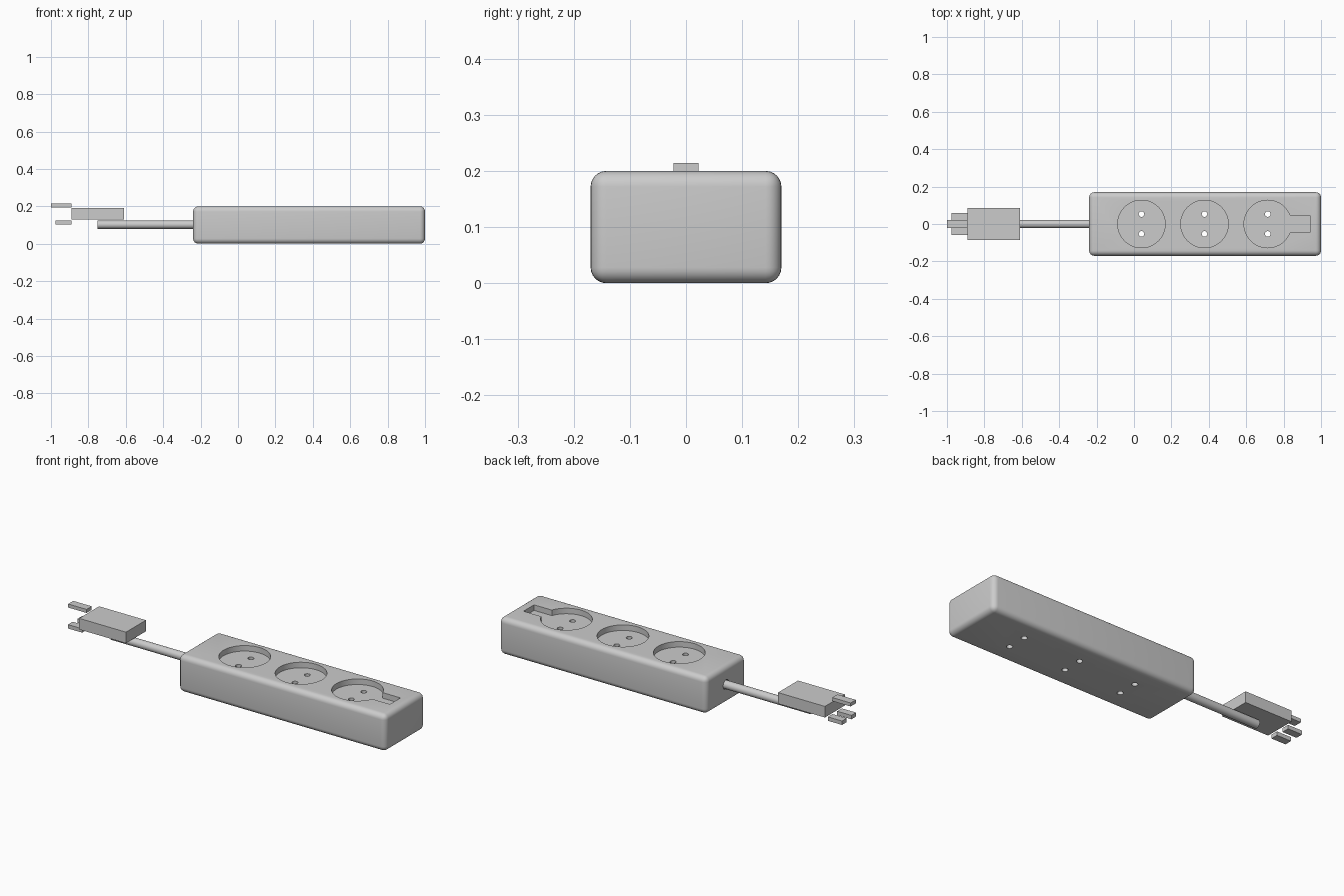
import bpy, bmesh, math
from mathutils import Matrix

if "Cube" in bpy.data.objects:
    bpy.data.objects.remove(bpy.data.objects["Cube"], do_unlink=True)

grey = bpy.data.materials.new("plain grey plastic")
grey.use_nodes = True
GREY = (0.6, 0.6, 0.6, 1)
grey.diffuse_color = GREY
grey.node_tree.nodes["Principled BSDF"].inputs["Base Color"].default_value = GREY


def finish(name, bm):
    bmesh.ops.recalc_face_normals(bm, faces=bm.faces)
    mesh = bpy.data.meshes.new(name)
    bm.to_mesh(mesh)
    bm.free()
    mesh.materials.append(grey)
    obj = bpy.data.objects.new(name, mesh)
    bpy.context.collection.objects.link(obj)
    return obj


def box(name, x, y, z, bevel=0):
    """Box from (low, high) pairs on each axis."""
    bm = bmesh.new()
    bmesh.ops.create_cube(bm, size=1)
    for v in bm.verts:
        v.co = [lo + (c + 0.5) * (hi - lo) for c, (lo, hi) in zip(v.co, (x, y, z))]
    if bevel:
        bmesh.ops.bevel(bm, geom=bm.edges[:], offset=bevel, segments=6,
                        profile=0.5, affect='EDGES')
    return finish(name, bm)


def prism(name, outline, z0, z1):
    """Extrude a flat outline upwards."""
    bm = bmesh.new()
    face = bm.faces.new([bm.verts.new((x, y, z0)) for x, y in outline])
    top = bmesh.ops.extrude_face_region(bm, geom=[face])["geom"]
    for v in top:
        if isinstance(v, bmesh.types.BMVert):
            v.co.z = z1
    return finish(name, bm)


def circle(cx, cy, r, n):
    return [(cx + r * math.cos(math.tau * i / n), cy + r * math.sin(math.tau * i / n))
            for i in range(n)]


def rod(name, x0, x1, z, r):
    """Cylinder lying along x."""
    bm = bmesh.new()
    place = Matrix.Translation(((x0 + x1) / 2, 0, z)) @ Matrix.Rotation(math.pi / 2, 4, 'Y')
    bmesh.ops.create_cone(bm, cap_ends=True, segments=32, radius1=r, radius2=r,
                          depth=x1 - x0, matrix=place)
    return finish(name, bm)


def smooth(obj):
    bpy.ops.object.select_all(action='DESELECT')
    obj.select_set(True)
    bpy.context.view_layer.objects.active = obj
    bpy.ops.object.shade_smooth_by_angle(angle=math.radians(35))


def cut(obj, cutter):
    mod = obj.modifiers.new("cut", 'BOOLEAN')
    mod.operation, mod.solver, mod.object = 'DIFFERENCE', 'EXACT', cutter
    bpy.context.view_layer.objects.active = obj
    bpy.ops.object.modifier_apply(modifier=mod.name)
    bpy.data.objects.remove(cutter, do_unlink=True)


# Rounded housing
TOP, FLOOR, RADIUS = 0.2, 0.17, 0.127
body = box("housing", (-0.24, 1.0), (-0.17, 0.17), (0, TOP), bevel=0.028)

# Round sockets, the last one with a switch slot, each with two through holes
sockets = (0.04, 0.377, 0.715)
for i, cx in enumerate(sockets):
    outline = circle(cx, 0, RADIUS, 64)
    if i == 2:
        half = 0.045
        rim = cx + math.sqrt(RADIUS ** 2 - half ** 2)
        arc = [p for p in outline if p[0] < rim - 0.002]
        outline = [(rim, half)] + arc + [(rim, -half), (0.94, -half), (0.94, half)]
    cut(body, prism("socket_cutter", outline, FLOOR, TOP + 0.1))
    for side in (-1, 1):
        cut(body, prism("pin_cutter", circle(cx, side * 0.053, 0.015, 24), -0.1, TOP))

# Cable entry
cut(body, rod("cable_cutter", -0.3, -0.2, 0.102, 0.026))
smooth(body)

# Cable
smooth(rod("cable", -0.75, -0.2, 0.102, 0.022))

# Plug block and its three prongs
box("plug_block", (-0.89, -0.61), (-0.085, 0.085), (0.13, 0.19))
box("upper_prong", (-1.0, -0.89), (-0.022, 0.022), (0.195, 0.214))
for name, s in (("left_prong", 1), ("right_prong", -1)):
    box(name, (-0.975, -0.89), sorted((s * 0.02, s * 0.06)), (0.103, 0.124))
